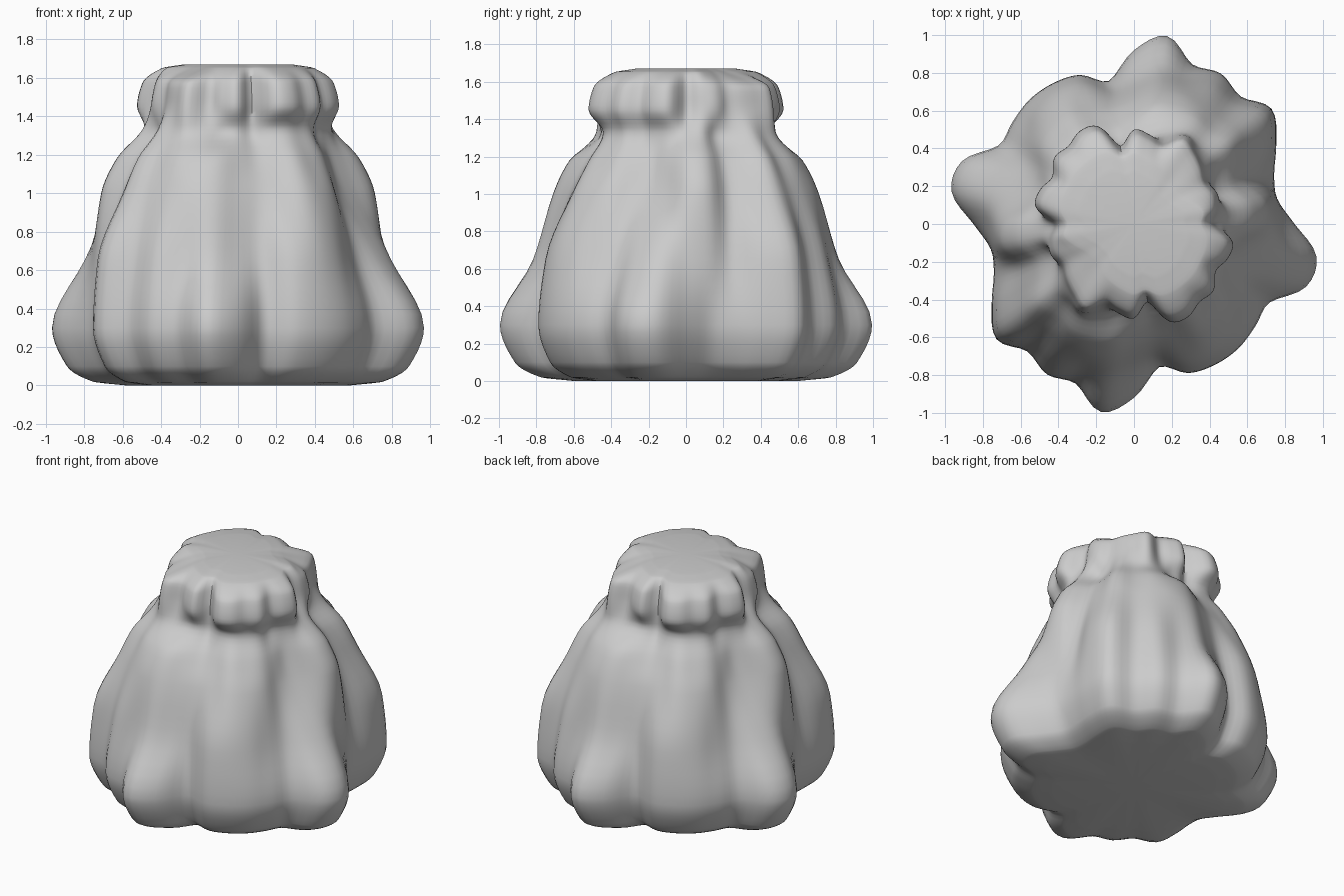
import bpy
import bmesh
import math

cube = bpy.data.objects.get("Cube")
if cube:
    bpy.data.objects.remove(cube, do_unlink=True)

# Outline radii in hundredths, every ten degrees over half a turn.
# The rock repeats after half a turn, so each list is used twice.
FOOT = [85, 77, 79, 87, 95, 88, 92, 90, 101, 92, 77, 84, 86, 86, 84, 83, 97, 98]
LOWER = [77, 75, 73, 84, 92, 84, 86, 82, 83, 76, 72, 80, 82, 80, 75, 72, 78, 81]
UPPER = [70, 71, 64, 69, 76, 73, 74, 74, 72, 66, 63, 65, 69, 68, 65, 59, 58, 62]
SHOULDER = [62, 63, 56, 59, 67, 64, 66, 65, 63, 57, 53, 55, 59, 58, 57, 53, 51, 55]
NECK = [49, 50, 45, 47, 54, 54, 55, 50, 46, 45, 42, 47, 50, 50, 50, 46, 47, 49]
CAP = [43, 46, 47, 45, 48, 51, 54, 46, 48, 50, 42, 55, 57, 54, 55, 50, 53, 53]
TOP = [36, 38, 34, 30, 29, 29, 32, 34, 36, 38, 36, 41, 42, 42, 42, 41, 41, 40]

# Height, outline and scale of each contour from the ground to the flat top
CONTOURS = [
    (0.0, FOOT, 0.6), (0.02, FOOT, 0.78), (0.1, FOOT, 0.92), (0.3, FOOT, 1.0),
    (0.65, LOWER, 1.0), (1.0, UPPER, 1.0), (1.18, SHOULDER, 1.0),
    (1.33, NECK, 1.0), (1.45, CAP, 1.0), (1.57, CAP, 0.95),
    (1.65, TOP, 1.0), (1.67, TOP, 0.7),
]
SEGMENTS = 144
STEPS = 5


def hermite(a, b, slope_a, slope_b, t):
    """Cubic blend from a to b with given end slopes."""
    u = 1 - t
    return (a * u * u * (1 + 2 * t) + b * t * t * (3 - 2 * t)
            + slope_a * t * u * u - slope_b * t * t * u)


def outline_radius(outline, turn):
    """Smooth radius of a half-turn outline at a fraction of a full turn."""
    count = len(outline)
    place = turn * 2 * count
    i = math.floor(place)
    before, a, b, after = (outline[(i + k) % count] / 100 for k in (-1, 0, 1, 2))
    return hermite(a, b, (b - before) / 2, (after - a) / 2, place - i)


def column(turn):
    """Radius and height pairs up the side of the rock."""
    heights = [c[0] for c in CONTOURS]
    radii = [outline_radius(c[1], turn) * c[2] for c in CONTOURS]
    last = len(heights) - 1
    grades = [(radii[i + 1] - radii[i]) / (heights[i + 1] - heights[i])
              for i in range(last)]
    # The gentler neighbour limits each slope, so nothing overshoots
    slopes = [grades[0]]
    for below, above in zip(grades, grades[1:]):
        product = below * above
        slopes.append(2 * product / (below + above) if product > 0 else 0)
    slopes.append(grades[-1])
    points = []
    for i in range(last):
        span = heights[i + 1] - heights[i]
        for s in range(STEPS):
            t = s / STEPS
            r = hermite(radii[i], radii[i + 1],
                        slopes[i] * span, slopes[i + 1] * span, t)
            points.append((r, heights[i] + span * t))
    points.append((radii[last], heights[last]))
    return points


# Rock skin: columns around the axis joined into quads
bm = bmesh.new()
columns = []
for n in range(SEGMENTS):
    angle = math.tau * n / SEGMENTS
    columns.append([bm.verts.new((r * math.cos(angle), r * math.sin(angle), z))
                    for r, z in column(n / SEGMENTS)])
underside = bm.verts.new((0, 0, CONTOURS[0][0]))
summit = bm.verts.new((0, 0, CONTOURS[-1][0]))
for n, left in enumerate(columns):
    right = columns[(n + 1) % SEGMENTS]
    for k in range(len(left) - 1):
        bm.faces.new((left[k], right[k], right[k + 1], left[k + 1]))
    # Flat underside and flat top
    bm.faces.new((underside, right[0], left[0]))
    bm.faces.new((summit, left[-1], right[-1]))
bmesh.ops.recalc_face_normals(bm, faces=bm.faces)

mesh = bpy.data.meshes.new("rock")
bm.to_mesh(mesh)
bm.free()
rock = bpy.data.objects.new("rock", mesh)
bpy.context.collection.objects.link(rock)

# Plain stone colour
stone = bpy.data.materials.new("pale grey stone")
stone.use_nodes = True
colour = (0.6, 0.6, 0.6, 1)
stone.diffuse_color = colour
stone.node_tree.nodes["Principled BSDF"].inputs["Base Color"].default_value = colour
mesh.materials.append(stone)

# Smooth shading
bpy.ops.object.select_all(action="DESELECT")
rock.select_set(True)
bpy.context.view_layer.objects.active = rock
bpy.ops.object.shade_smooth_by_angle(angle=math.radians(50))
